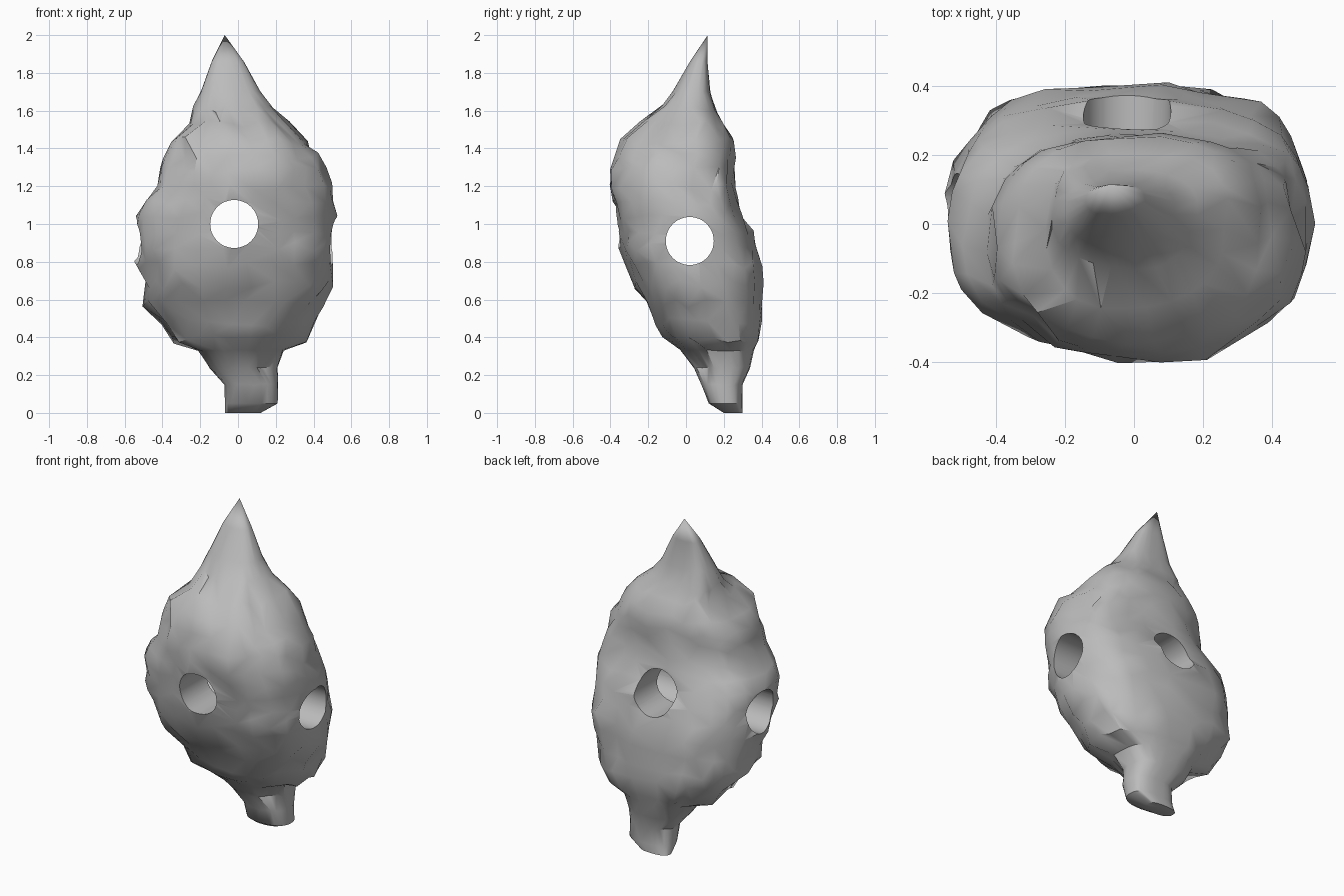
import bpy
import bmesh
import math
import random
from mathutils import Vector, noise

random.seed(4)
SEGMENTS = 26

cube = bpy.data.objects.get("Cube")
if cube:
    bpy.data.objects.remove(cube, do_unlink=True)

# Grey stone material
stone = bpy.data.materials.new("grey_stone")
stone.use_nodes = True
stone.diffuse_color = (0.5, 0.5, 0.5, 1)
bsdf = next(n for n in stone.node_tree.nodes if n.type == "BSDF_PRINCIPLED")
bsdf.inputs["Base Color"].default_value = stone.diffuse_color

# Outline of the rock: height, right edge, left edge, front edge, back edge
profile = [
    (0, -.07, .12, .20, .3),
    (.05, -.07, .21, .12, .3),
    (.15, -.07, .21, .08, .3),
    (.24, -.15, .21, .04, .34),
    (.33, -.21, .24, -.03, .36),
    (.39, -.35, .36, -.12, .38),
    (.48, -.42, .43, -.16, .4),
    (.58, -.5, .46, -.22, .4),
    (.68, -.5, .5, -.28, .4),
    (.78, -.54, .51, -.32, .4),
    (.88, -.54, .52, -.36, .36),
    (.96, -.54, .52, -.36, .35),
    (1.04, -.54, .53, -.37, .3),
    (1.12, -.49, .51, -.38, .27),
    (1.2, -.43, .49, -.4, .26),
    (1.28, -.41, .46, -.4, .26),
    (1.36, -.39, .42, -.38, .26),
    (1.44, -.35, .37, -.35, .25),
    (1.53, -.26, .27, -.25, .21),
    (1.61, -.25, .18, -.13, .17),
    (1.7, -.2, .12, -.07, .13),
    (1.86, -.14, .03, .02, .115),
]

# Chips in the surface: centre, radius, depth
chips = [
    ((.47, .02, 1.2), .08, .07),
    ((.41, .02, 1.39), .07, .05),
    ((.2, -.25, 1.49), .08, .05),
    ((.38, -.24, 1.2), .09, .05),
    ((-.3, -.28, 1.32), .08, .04),
    ((-.2, -.32, .8), .08, .04),
    ((.2, .26, 1.25), .1, .05),
    ((-.25, .26, 1.3), .1, .05),
    ((.16, .08, .24), .08, .05),
]


def power(value, exponent):
    return math.copysign(abs(value) ** exponent, value)


def ring_points(z, right, left, front, back, rough):
    centre = Vector(((right + left) / 2, (front + back) / 2, z))
    for i in range(SEGMENTS):
        angle = math.tau * (i + random.uniform(-.25, .25) * rough) / SEGMENTS
        c, s = math.cos(angle), math.sin(angle)
        bluntness = .72 if s > 0 else .9
        offset = Vector((power(c, bluntness) * (left - right) / 2,
                         power(s, bluntness) * (back - front) / 2, 0))
        point = centre + offset
        point += offset.normalized() * noise.noise(point * 7) * .028 * rough
        point.z += random.uniform(-.024, .024) * rough
        for spot, radius, depth in chips:
            distance = (point - Vector(spot)).length
            if distance < radius:
                point -= offset.normalized() * depth * (1 - distance / radius)
        yield point


# Rock body lofted through the outline
bm = bmesh.new()
rings = []
for row in profile:
    rough = 1 if .35 < row[0] < 1.65 else .2 * (row[0] > .1)
    rings.append([bm.verts.new(p) for p in ring_points(*row, rough)])
for lower, upper in zip(rings, rings[1:]):
    for i in range(SEGMENTS):
        j = (i + 1) % SEGMENTS
        a, b, c, d = lower[i], lower[j], upper[j], upper[i]
        if random.random() < .5:
            bm.faces.new((a, b, c))
            bm.faces.new((a, c, d))
        else:
            bm.faces.new((a, b, d))
            bm.faces.new((b, c, d))

# Pointed tip and flat foot
tip = bm.verts.new((-.07, .115, 2))
for i in range(SEGMENTS):
    bm.faces.new((rings[-1][i], rings[-1][(i + 1) % SEGMENTS], tip))
bm.faces.new(list(reversed(rings[0])))
bmesh.ops.recalc_face_normals(bm, faces=bm.faces)
mesh = bpy.data.meshes.new("rock_body")
bm.to_mesh(mesh)
bm.free()
rock = bpy.data.objects.new("rock_body", mesh)
bpy.context.collection.objects.link(rock)
mesh.materials.append(stone)


# Round tunnels drilled through the rock
def drill(name, location, rotation):
    bpy.ops.mesh.primitive_cylinder_add(vertices=48, radius=.127, depth=2,
                                        location=location, rotation=rotation)
    cutter = bpy.context.object
    cutter.name = name
    cutter.hide_render = True
    cutter.data.materials.append(stone)
    cut = rock.modifiers.new(name, "BOOLEAN")
    cut.operation = "DIFFERENCE"
    cut.solver = "EXACT"
    cut.object = cutter
    bpy.ops.object.select_all(action="DESELECT")
    rock.select_set(True)
    bpy.context.view_layer.objects.active = rock
    bpy.ops.object.modifier_apply(modifier=cut.name)
    bpy.data.objects.remove(cutter, do_unlink=True)


drill("front_tunnel", (-.02, 0, 1), (math.pi / 2, 0, 0))
drill("side_tunnel", (0, .02, .91), (0, math.pi / 2, 0))

bpy.ops.object.shade_smooth_by_angle(angle=math.radians(42))
